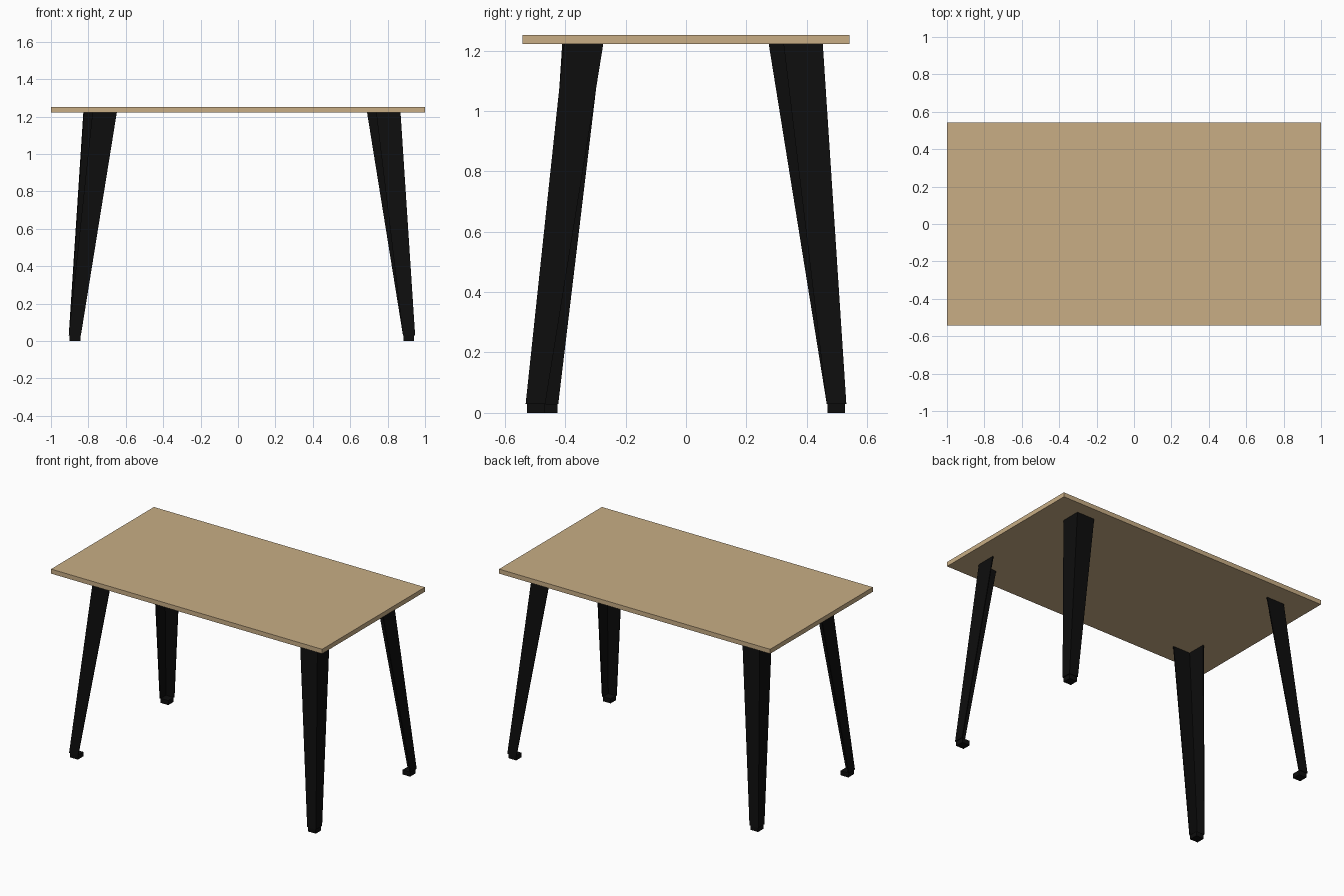
import bpy, bmesh

if "Cube" in bpy.data.objects:
    bpy.data.objects.remove(bpy.data.objects["Cube"])


def material(name, color):
    m = bpy.data.materials.new(name)
    m.diffuse_color = (*color, 1)
    m.use_nodes = True
    m.node_tree.nodes["Principled BSDF"].inputs["Base Color"].default_value = m.diffuse_color
    return m


wood = material("light wood", (0.58, 0.42, 0.235))
black = material("black metal", (0.004, 0.004, 0.004))


def finish(bm, name, mat):
    bmesh.ops.recalc_face_normals(bm, faces=bm.faces)
    me = bpy.data.meshes.new(name)
    bm.to_mesh(me)
    bm.free()
    me.materials.append(mat)
    ob = bpy.data.objects.new(name, me)
    bpy.context.collection.objects.link(ob)
    return ob


def box(name, lo, hi, mat):
    bm = bmesh.new()
    bmesh.ops.create_cube(bm, size=1)
    for v in bm.verts:
        v.co = [l + (c + 0.5) * (h - l) for c, l, h in zip(v.co, lo, hi)]
    return finish(bm, name, mat)


FOOT_H, LEG_TOP, TOP = 0.03, 1.2215, 1.2515
SHEET = 0.006               # folded sheet thickness
SHALLOW, STEEP = 0.078, 0.127   # inward lean of a leg along each axis


def angle_ring(bm, cx, cy, sx, sy, w, z):
    # L-shaped section with its corner pointing outwards
    t = SHEET
    pts = [(0, 0), (w, 0), (w, t), (t, t), (t, w), (0, w)]
    return [bm.verts.new((cx - sx * a, cy - sy * b, z)) for a, b in pts]


def leg(name, cx, cy, lean_x, lean_y):
    sx = 1 if cx > 0 else -1
    sy = 1 if cy > 0 else -1
    # tapered, splayed angle leg
    bm = bmesh.new()
    low = angle_ring(bm, cx, cy, sx, sy, 0.065, FOOT_H)
    high = angle_ring(bm, cx - sx * lean_x, cy - sy * lean_y, sx, sy, 0.13, LEG_TOP)
    for i in range(6):
        j = (i + 1) % 6
        bm.faces.new((low[i], low[j], high[j], high[i]))
    for ring in (low, high):
        bm.faces.new((ring[0], ring[1], ring[2], ring[3]))
        bm.faces.new((ring[0], ring[3], ring[4], ring[5]))
    finish(bm, name + "_leg", black)
    # foot pad nested in the corner
    xs = sorted((cx - sx * 0.005, cx - sx * 0.062))
    ys = sorted((cy - sy * 0.005, cy - sy * 0.062))
    box(name + "_foot", (xs[0], ys[0], 0), (xs[1], ys[1], FOOT_H), black)


# table top
box("table_top", (-1, -0.542, LEG_TOP), (1, 0.542, TOP), wood)

# legs, each turned a quarter from the next so the leans alternate
leg("front_right", 0.947, -0.531, SHALLOW, STEEP)
leg("back_right", 0.947, 0.531, STEEP, SHALLOW)
leg("back_left", -0.905, 0.531, SHALLOW, STEEP)
leg("front_left", -0.905, -0.488, STEEP, SHALLOW)
